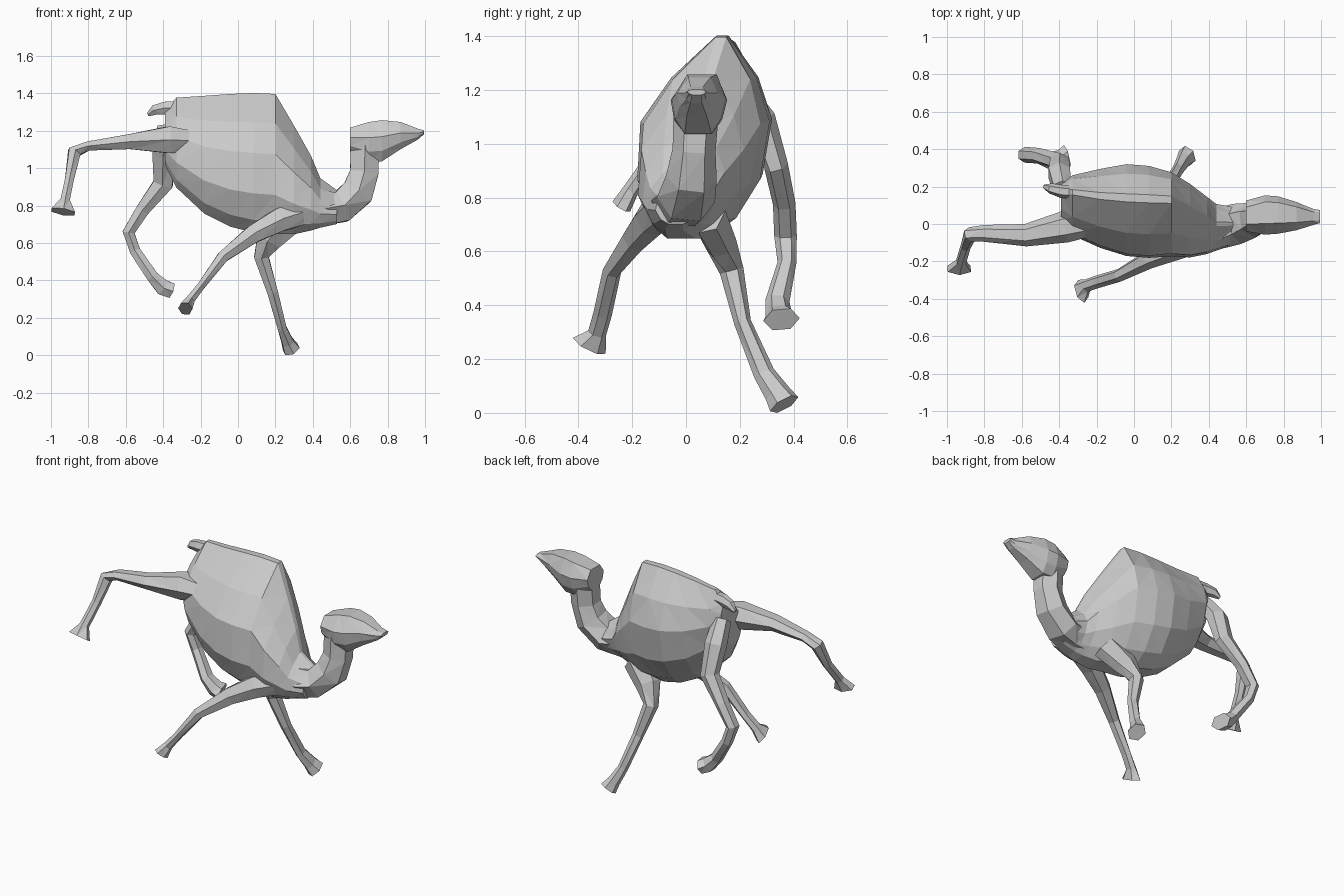
import bpy, bmesh, math
from mathutils import Vector


def loft(name, rings):
    """Skin a list of equal-length point rings, cap both ends, flat triangles."""
    bm = bmesh.new()
    vr = [[bm.verts.new(p) for p in r] for r in rings]
    n = len(vr[0])
    for a, b in zip(vr, vr[1:]):
        for i in range(n):
            j = (i + 1) % n
            bm.faces.new((a[i], a[j], b[j], b[i]))
    bm.faces.new(vr[0])
    bm.faces.new(vr[-1][::-1])
    bmesh.ops.recalc_face_normals(bm, faces=bm.faces)
    bmesh.ops.triangulate(bm, faces=bm.faces, quad_method='SHORT_EDGE')
    me = bpy.data.meshes.new(name)
    bm.to_mesh(me)
    bm.free()
    ob = bpy.data.objects.new(name, me)
    bpy.context.collection.objects.link(ob)
    return ob


def limb(name, path, sides=6):
    """Tube along a path of (x, y, z, half depth, half width in y)."""
    pts = [Vector(p[:3]) for p in path]
    rings = []
    for i, (c, p) in enumerate(zip(pts, path)):
        t = (pts[min(i + 1, len(pts) - 1)] - pts[max(i - 1, 0)]).normalized()
        side = Vector((0, 1, 0))
        side = (side - t * t.dot(side)).normalized()
        up = t.cross(side)
        rings.append([c + side * p[4] * math.cos(k * math.tau / sides)
                      + up * p[3] * 1.1 * math.sin(k * math.tau / sides)
                      for k in range(sides)])
    return loft(name, rings)


def hull(name, sections, profile, lean=0):
    """Loft of x sections (x, top, bottom, y top, y left, y right)."""
    rings = []
    for x, top, bot, yt, yl, yr in sections:
        mid, half = (yl + yr) / 2, (yr - yl) / 2
        half_ring = []
        for f, w in profile:
            c = mid + (yt - mid) * max(0, f - 0.5) * 2 - lean * max(0, 0.5 - f)
            half_ring.append((c, half * w, bot + (top - bot) * f))
        rings.append([(x, c + w, z) for c, w, z in half_ring]
                     + [(x, c - w, z) for c, w, z in reversed(half_ring)])
    return loft(name, rings)


# Barrel body with the hump rising to a narrow ridge, running into the chest
body_profile = [(1, .09), (.79, .66), (.57, 1), (.28, .95), (.09, .63), (0, .28)]
hull("body", [
    (-.39, 1.31, 1.02, .175, .01, .20),
    (-.33, 1.38, .90, .17, -.055, .25),
    (-.18, 1.39, .76, .15, -.125, .285),
    (-.04, 1.40, .69, .14, -.17, .31),
    (.08, 1.405, .66, .135, -.18, .30),
    (.2, 1.40, .65, .13, -.17, .265),
    (.30, 1.23, .65, .08, -.175, .205),
    (.39, 1.07, .67, .03, -.155, .14),
    (.44, .95, .685, 0, -.135, .105),
    (.53, .885, .705, 0, -.105, .09)], body_profile, .06)

# Curved neck
limb("neck", [
    (.40, -.02, .79, .10, .11), (.47, -.02, .79, .095, .11),
    (.55, 0, .795, .087, .11), (.64, .02, .875, .09, .095),
    (.675, .03, .98, .08, .08), (.68, .04, 1.16, .08, .085)])

# Wedge head tapering to the muzzle
head_profile = [(1, .55), (.6, 1), (.25, .85), (0, .5)]
hull("head", [
    (.60, 1.22, 1.09, .045, -.04, .125),
    (.70, 1.25, 1.04, .06, -.06, .15),
    (.77, 1.26, 1.04, .06, -.055, .145),
    (.87, 1.25, 1.105, .05, -.035, .115),
    (.96, 1.215, 1.155, .04, -.005, .08),
    (.995, 1.205, 1.185, .04, .005, .075)], head_profile)

# Tail stub
limb("tail", [(-.28, .165, 1.33, .035, .035), (-.39, .175, 1.325, .035, .035),
              (-.445, .19, 1.315, .028, .028), (-.48, .20, 1.29, .01, .012)])

# Legs: hip to hoof
limb("near_hind_leg", [
    (-.27, 0, 1.15, .06, .075), (-.37, -.015, 1.155, .075, .085),
    (-.58, -.06, 1.145, .042, .06), (-.80, -.05, 1.122, .026, .045),
    (-.875, -.055, 1.09, .036, .04), (-.90, -.12, .95, .025, .03),
    (-.925, -.205, .83, .026, .03), (-.935, -.24, .77, .066, .038)])
limb("far_hind_leg", [
    (-.385, .19, 1.21, .05, .05), (-.40, .275, 1.09, .06, .06),
    (-.40, .335, .92, .055, .045), (-.51, .365, .78, .038, .042),
    (-.585, .37, .66, .034, .042), (-.55, .375, .56, .03, .035),
    (-.455, .34, .42, .033, .045), (-.40, .345, .365, .045, .05),
    (-.36, .355, .35, .042, .07)])
limb("near_front_leg", [
    (.42, -.05, .79, .07, .08), (.22, -.13, .725, .065, .065),
    (.08, -.19, .65, .05, .05), (-.08, -.275, .53, .032, .035),
    (-.20, -.31, .37, .022, .035), (-.255, -.33, .30, .025, .035),
    (-.282, -.36, .252, .036, .07)])
limb("far_front_leg", [
    (.28, .08, .74, .09, .07), (.17, .13, .63, .075, .06),
    (.125, .17, .53, .04, .045), (.185, .21, .34, .03, .032),
    (.235, .29, .15, .025, .04), (.265, .34, .075, .033, .05),
    (.285, .365, .035, .045, .06)])

# Rest the lowest hoof on the ground
meshes = [o.data for o in bpy.context.collection.objects if o.type == 'MESH']
low = min(v.co.z for m in meshes for v in m.vertices)
for m in meshes:
    for v in m.vertices:
        v.co.z -= low
